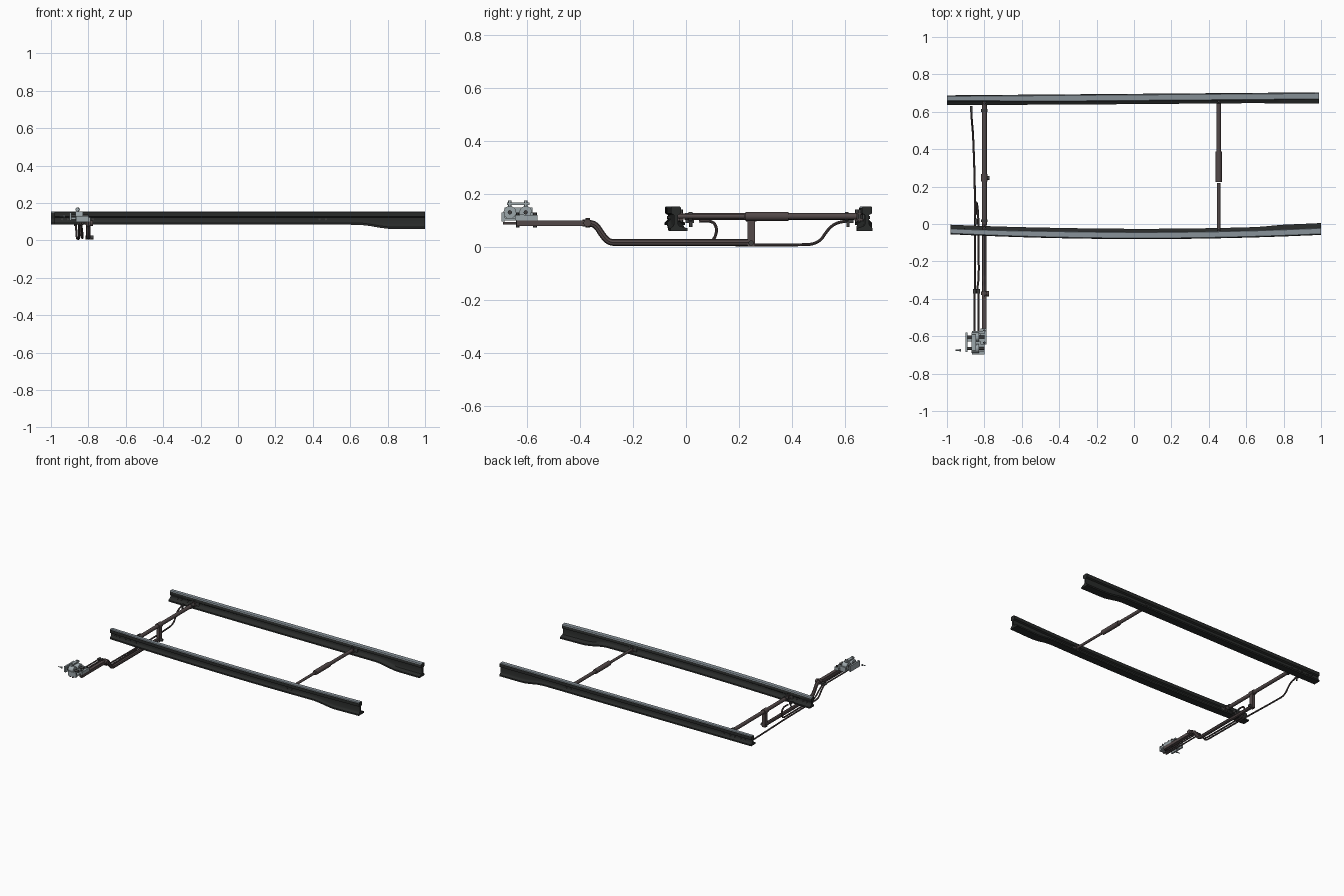
import bpy, bmesh, math
from mathutils import Vector

if "Cube" in bpy.data.objects:
    bpy.data.objects.remove(bpy.data.objects["Cube"])


def mat(name, c):
    m = bpy.data.materials.new(name)
    m.diffuse_color = (*c, 1)
    m.use_nodes = True
    m.node_tree.nodes["Principled BSDF"].inputs["Base Color"].default_value = m.diffuse_color
    return m


DARK = mat("dark_rail_steel", (0.022, 0.024, 0.023))
TOP = mat("worn_rail_steel", (0.24, 0.28, 0.31))
ROD = mat("brown_rod_steel", (0.085, 0.065, 0.065))
GREY = mat("light_fitting_grey", (0.33, 0.38, 0.40))
IRON = mat("dark_iron", (0.05, 0.05, 0.05))


def finish(name, bm, *mats):
    bmesh.ops.recalc_face_normals(bm, faces=bm.faces)
    me = bpy.data.meshes.new(name)
    bm.to_mesh(me)
    bm.free()
    for m in mats:
        me.materials.append(m)
    ob = bpy.data.objects.new(name, me)
    bpy.context.collection.objects.link(ob)
    return ob


def smooth(ob):
    bpy.ops.object.select_all(action='DESELECT')
    ob.select_set(True)
    bpy.context.view_layer.objects.active = ob
    bpy.ops.object.shade_smooth_by_angle(angle=math.radians(40))


def box(name, x, y, z, m):
    # x, y, z are (min, max) pairs
    bm = bmesh.new()
    bmesh.ops.create_cube(bm, size=1)
    for v in bm.verts:
        v.co = [(r[0] + r[1]) / 2 + c * (r[1] - r[0]) for r, c in zip((x, y, z), v.co)]
    return finish(name, bm, m)


def cyl(name, a, b, r, m, seg=12):
    a, b = Vector(a), Vector(b)
    bm = bmesh.new()
    bmesh.ops.create_cone(bm, cap_ends=True, segments=seg, radius1=r, radius2=r, depth=(b - a).length)
    q = (b - a).to_track_quat('Z', 'Y')
    for v in bm.verts:
        v.co = q @ v.co + (a + b) / 2
    ob = finish(name, bm, m)
    if seg > 6:
        smooth(ob)
    return ob


def bent(name, pts, r, m):
    # round rod following a smooth path
    cu = bpy.data.curves.new(name, 'CURVE')
    cu.dimensions = '3D'
    cu.bevel_depth, cu.bevel_resolution, cu.use_fill_caps = r, 2, True
    s = cu.splines.new('NURBS')
    s.points.add(len(pts) - 1)
    for p, c in zip(s.points, pts):
        p.co = (*c, 1)
    s.order_u, s.use_endpoint_u, s.resolution_u = 3, True, 6
    tmp = bpy.data.objects.new(name + "_path", cu)
    bpy.context.collection.objects.link(tmp)
    bpy.context.view_layer.update()
    me = bpy.data.meshes.new_from_object(tmp.evaluated_get(bpy.context.evaluated_depsgraph_get()))
    bpy.data.objects.remove(tmp)
    me.materials.clear()
    me.materials.append(m)
    ob = bpy.data.objects.new(name, me)
    bpy.context.collection.objects.link(ob)
    smooth(ob)


def rail(name, x0, x1, outer, side):
    # tongue rail: head near the outer edge, foot reaching inwards, deeper heel at +x
    bm = bmesh.new()
    rings = []
    n = 40
    for i in range(n + 1):
        x = x0 + (x1 - x0) * i / n
        t = min(max((x - 0.64) / 0.18, 0), 1)
        t = t * t * (3 - 2 * t)
        zb = 0.084 - 0.022 * t
        tip = min(max((x + 1) / 0.6, 0), 1)
        hw = 0.032 + 0.007 * tip            # head widens away from the tip
        fw = 0.051 + 0.004 * tip + (0.008 * t if side > 0 else 0.004 * t)
        prof = [(0, zb), (fw, zb), (fw, zb + .01), (.032, zb + .019), (.028, zb + .026), (.028, .122),
                (hw, .128), (hw, .149), (hw - .004, .154), (.006, .155), (.002, .151),
                (.002, .128), (.013, .122), (.013, zb + .026), (.010, zb + .019), (0, zb + .01)]
        rings.append([bm.verts.new((x, outer(x) + side * u, z)) for u, z in prof])
    for a, b in zip(rings, rings[1:]):
        for k in range(len(a)):
            bm.faces.new((a[k], a[k - 1], b[k - 1], b[k]))
    bm.faces.new(rings[0])
    bm.faces.new(rings[-1])
    bmesh.ops.recalc_face_normals(bm, faces=bm.faces)
    for f in bm.faces:
        # worn running surface on top
        f.material_index = int(f.normal.z > 0.4 and f.calc_center_median().z > 0.14)
    smooth(finish(name, bm, DARK, TOP))


def front_y(x):
    # slightly bowed rail through three stations
    a, b, c = (-.98, -.055), (.2, -.080), (1.0, -.058)
    L = lambda p, q, r: p[1] * (x - q[0]) * (x - r[0]) / ((p[0] - q[0]) * (p[0] - r[0]))
    return L(a, b, c) + L(b, a, c) + L(c, a, b)


def back_y(x):
    return 0.696 + 0.008 * x


rail("front_rail", -.98, 1.0, front_y, 1)
rail("back_rail", -1.0, .99, back_y, -1)

# web bolts and fixing plates on both rails
for nm, fy, s in (("front", front_y, 1), ("back", back_y, -1)):
    for x in (-.94, -.91, -.86, -.825, -.775, .435, .47):
        y = fy(x) + s * .02
        cyl(nm + "_web_bolt", (x, y - .014, .113), (x, y + .014, .113), .006, IRON, 6)
    for x in (-.80, .453):
        y = fy(x) + s * .031
        box(nm + "_fixing_plate", (x - .03, x + .03), (y - .003, y + .003), (.102, .126), IRON)
        y2 = y + s * .022
        for dz in (-.011, .011):
            box(nm + "_fork_arm", (x - .01, x + .01), (min(y, y2), max(y, y2)),
                (.116 + dz - .003, .116 + dz + .003), ROD)
        cyl(nm + "_fork_pin", (x, y2 - s * .008, .095), (x, y2 - s * .008, .142), .006, IRON)
    # lug for the detection rod
    xl, yl = (-.845, .018) if s > 0 else (-.87, .612)
    box(nm + "_rod_lug", (xl - .007, xl + .007), sorted((yl - s * .02, yl + s * .012)), (.092, .104), IRON)
    cyl(nm + "_lug_pin", (xl, yl, .076), (xl, yl, .11), .006, IRON)

# spacer bar between the rails
cyl("spacer_bar", (.453, -.03, .117), (.453, .22, .117), .009, ROD)
cyl("spacer_bar_far", (.453, .38, .117), (.453, .645, .117), .012, ROD)
cyl("spacer_sleeve", (.453, .225, .117), (.453, .387, .117), .017, ROD)

# stretcher bar at the rail tips
cyl("stretcher_bar", (-.80, -.005, .116), (-.80, .635, .116), .013, ROD)
for y in (.01, .60):
    cyl("stretcher_collar", (-.80, y, .116), (-.80, y + .014, .116), .018, IRON)

# drop bracket joining stretcher and drive rod
box("drop_bracket", (-.812, -.788), (.232, .26), (.004, .104), ROD)
cyl("bracket_clamp", (-.80, .226, .116), (-.80, .266, .116), .018, ROD)
cyl("bracket_pin", (-.815, .246, .016), (-.772, .246, .016), .01, IRON)

# drive rod dipping below the front rail
bent("drive_rod", [(-.80, .25, .018), (-.80, 0, .018), (-.80, -.25, .018), (-.80, -.29, .018), (-.80, -.315, .045),
                   (-.80, -.335, .078), (-.80, -.355, .092), (-.80, -.39, .092)], .0125, ROD)
box("drive_bar", (-.812, -.788), (-.64, -.37), (.080, .102), ROD)
cyl("drive_joint", (-.80, -.372, .092), (-.775, -.372, .092), .015, ROD)
cyl("drive_joint_collar", (-.80, -.38, .092), (-.80, -.362, .092), .018, ROD)

# detection rods
bent("long_detection_rod", [(-.87, .612, .098), (-.869, .58, .098), (-.866, .54, .075), (-.862, .50, .012),
                            (-.858, .42, .009), (-.852, .25, .008), (-.850, .08, .012), (-.85, -.24, .014),
                            (-.85, -.29, .016), (-.85, -.33, .07), (-.85, -.36, .09)], .0055, ROD)
bent("short_detection_rod", [(-.845, .05, .098), (-.845, .10, .105), (-.842, .12, .065), (-.838, .10, .018),
                             (-.832, .05, .014), (-.83, -.20, .014), (-.83, -.28, .014), (-.835, -.33, .07),
                             (-.84, -.36, .09)], .0055, ROD)
for x in (-.852, -.832):
    cyl("detection_slide", (x, -.69, .091), (x, -.35, .091), .005, ROD)
    cyl("slide_joint", (x, -.372, .091), (x, -.348, .091), .009, IRON)

# lock mechanism: slotted plates, rollers and arms
box("mechanism_base", (-.865, -.80), (-.685, -.575), (.102, .110), GREY)
box("mechanism_side_plate", (-.902, -.890), (-.685, -.58), (.108, .150), GREY)
box("mechanism_top_bar", (-.868, -.846), (-.675, -.59), (.160, .170), GREY)
for y in (-.69, -.58):
    box("mechanism_end_plate", (-.865, -.80), (y - .007, y + .007), (.098, .132), GREY)
for y in (-.665, -.605):
    cyl("mechanism_roller", (-.87, y, .132), (-.83, y, .132), .024, GREY, 16)
    cyl("roller_axle", (-.90, y, .132), (-.80, y, .132), .008, IRON)
    cyl("top_bar_post", (-.857, y, .14), (-.857, y, .176), .006, GREY)
box("mechanism_cross_arm", (-.90, -.79), (-.627, -.612), (.112, .124), GREY)
box("mechanism_yoke", (-.822, -.788), (-.645, -.56), (.102, .122), GREY)
for y in (-.57, -.635):
    cyl("yoke_bolt", (-.80, y, .075), (-.80, y, .132), .007, IRON, 6)

# loose locking pin beside the mechanism
cyl("locking_pin", (-.955, -.675, .13), (-.925, -.675, .13), .003, GREY, 8)
cyl("locking_pin_head", (-.932, -.675, .13), (-.926, -.675, .13), .007, GREY, 8)
